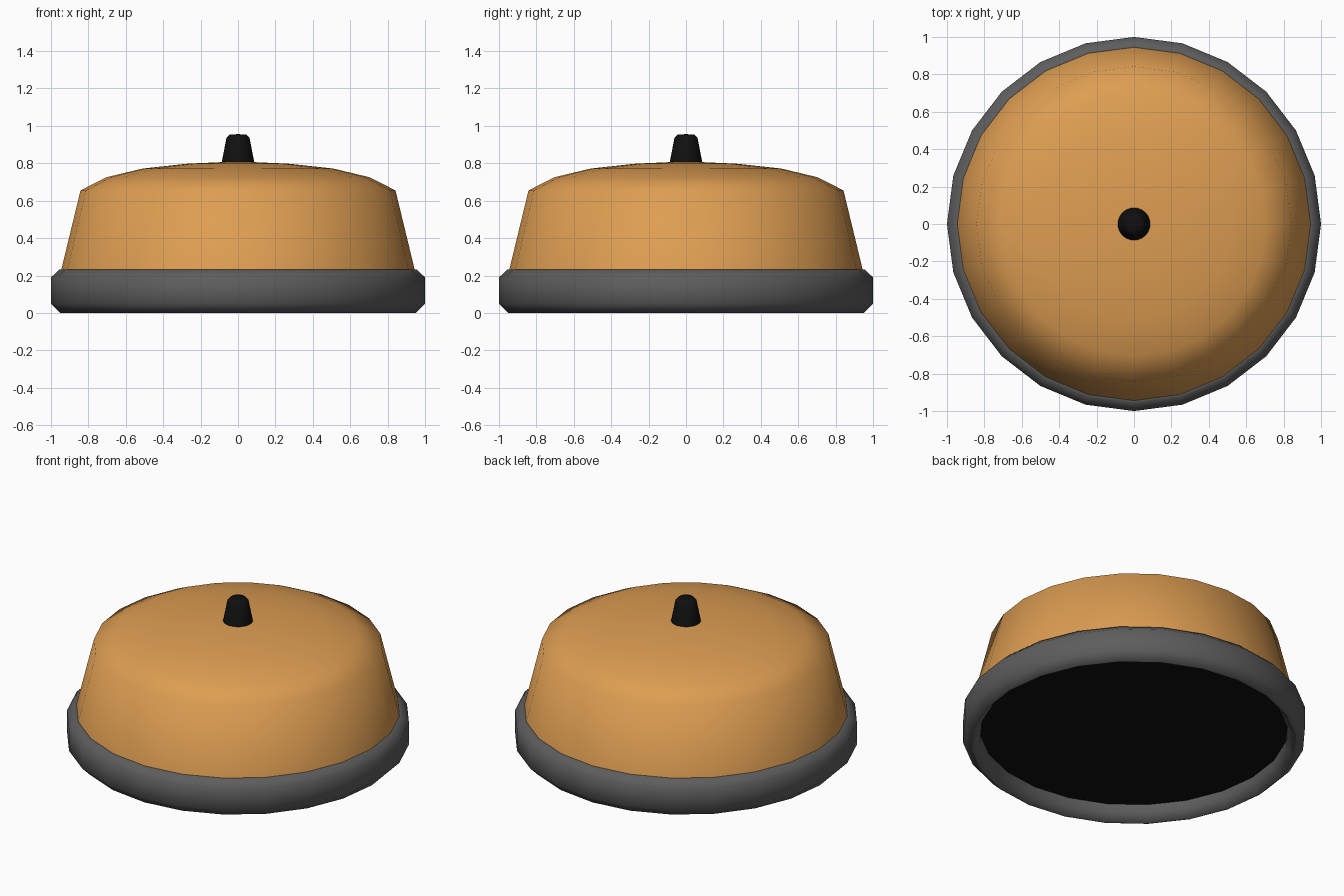
import bpy, bmesh, math

if "Cube" in bpy.data.objects:
    bpy.data.objects.remove(bpy.data.objects["Cube"])

SIDES = 24


def material(name, rgb):
    m = bpy.data.materials.new(name)
    m.diffuse_color = (*rgb, 1)
    m.use_nodes = True
    m.node_tree.nodes["Principled BSDF"].inputs["Base Color"].default_value = m.diffuse_color
    return m


def lathe(name, profile, mat, sides=SIDES, closed=False, angle=60):
    """Spin (radius, z) points round z; points at radius 0 become poles."""
    bm = bmesh.new()
    rings = []
    for r, z in profile:
        if r == 0:
            rings.append([bm.verts.new((0, 0, z))] * sides)
        else:
            rings.append([bm.verts.new((r * math.cos(a), r * math.sin(a), z))
                          for a in (2 * math.pi * i / sides for i in range(sides))])
    pairs = list(zip(rings, rings[1:]))
    if closed:
        pairs.append((rings[-1], rings[0]))
    for lo, hi in pairs:
        for i in range(sides):
            j = (i + 1) % sides
            quad = list(dict.fromkeys((lo[i], lo[j], hi[j], hi[i])))
            bm.faces.new(quad)
    bmesh.ops.recalc_face_normals(bm, faces=bm.faces)
    mesh = bpy.data.meshes.new(name)
    bm.to_mesh(mesh)
    bm.free()
    mesh.materials.append(mat)
    ob = bpy.data.objects.new(name, mesh)
    bpy.context.collection.objects.link(ob)
    bpy.ops.object.select_all(action='DESELECT')
    ob.select_set(True)
    bpy.context.view_layer.objects.active = ob
    bpy.ops.object.shade_smooth_by_angle(angle=math.radians(angle))
    return ob


amber = material("amber", (0.73, 0.34, 0.085))
rubber = material("dark_grey", (0.11, 0.11, 0.11))
black = material("black", (0.005, 0.005, 0.005))

# Rounded rim with an eight-sided section
lathe("rim", [(0.95, 0), (1.0, 0.05), (1.0, 0.19), (0.955, 0.232),
              (0.94, 0.232), (0.90, 0.19), (0.90, 0.05), (0.945, 0)],
      rubber, closed=True, angle=80)

# Tapered body with a shallow domed top
lathe("dome", [(0.975, 0.11), (0.945, 0.23), (0.842, 0.655), (0.705, 0.725),
               (0.51, 0.772), (0.27, 0.798), (0, 0.81)], amber)

# Recessed underside plate
lathe("base_plate", [(0, 0.10), (0.93, 0.10), (0.93, 0.13), (0, 0.13)], black)

# Tapered knob on top
lathe("knob", [(0, 0.79), (0.09, 0.79), (0.086, 0.81), (0.062, 0.935),
               (0.045, 0.953), (0, 0.956)], black)
